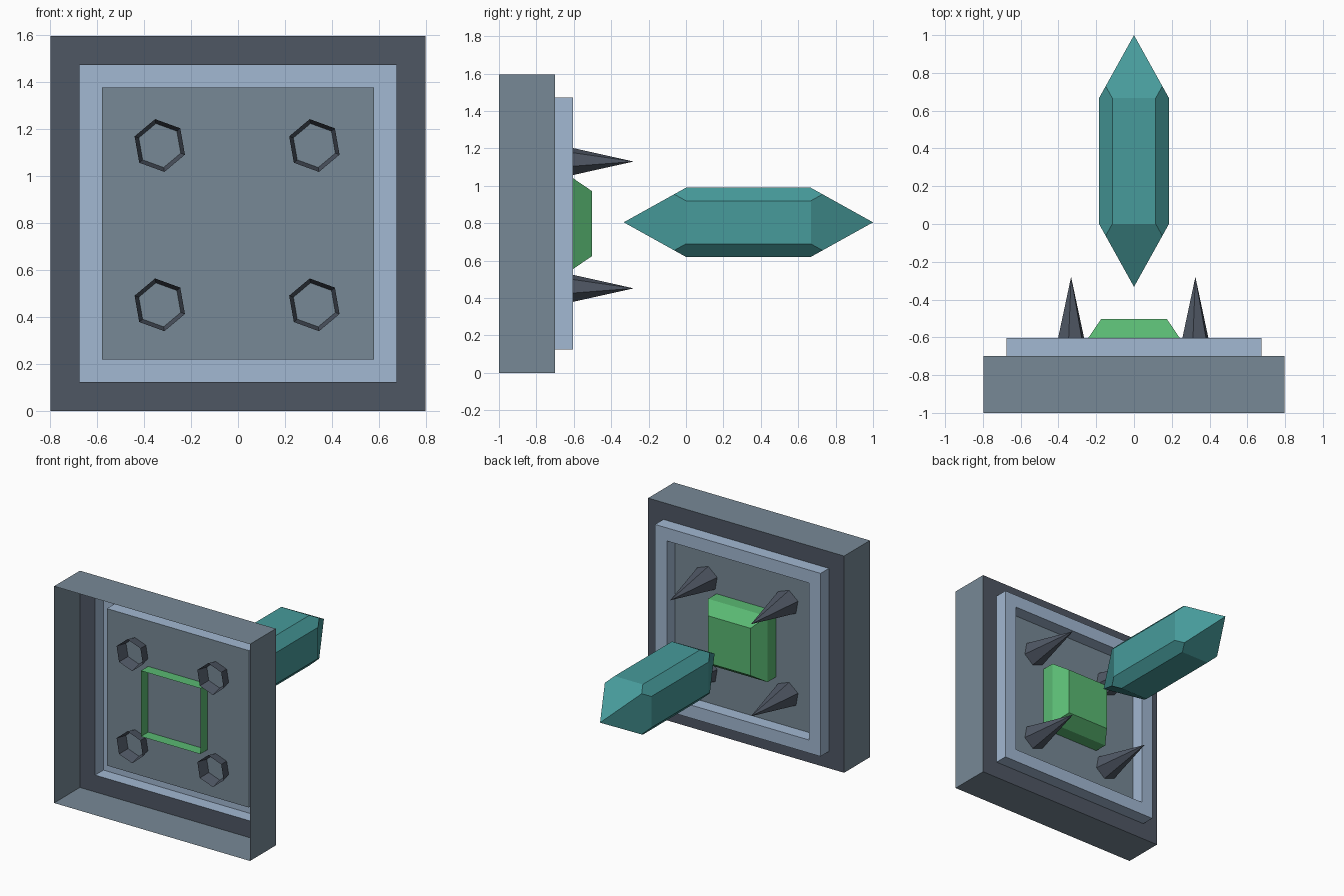
import bpy, bmesh, math
from mathutils import Matrix, Vector

if "Cube" in bpy.data.objects:
    bpy.data.objects.remove(bpy.data.objects["Cube"])


def material(name, rgb):
    m = bpy.data.materials.new(name)
    lin = [((c / 255 + 0.055) / 1.055) ** 2.4 for c in rgb]
    m.diffuse_color = (*lin, 1)
    m.use_nodes = True
    m.node_tree.nodes["Principled BSDF"].inputs["Base Color"].default_value = m.diffuse_color
    return m


GREY = material("slate_grey", (119, 137, 150))
DARK = material("dark_iron", (79, 87, 100))
LIGHT = material("pale_blue", (162, 184, 210))
GREEN = material("green", (90, 185, 115))
TEAL = material("teal", (71, 155, 155))
CZ = 0.798  # height of the plate centre


def finish(name, bm, mats):
    me = bpy.data.meshes.new(name)
    bm.to_mesh(me)
    bm.free()
    for m in mats:
        me.materials.append(m)
    ob = bpy.data.objects.new(name, me)
    bpy.context.collection.objects.link(ob)
    return ob


def square_shell(name, rings, mats, cap=False):
    """Open shell through square rings (half size, y); one material per band."""
    bm = bmesh.new()
    loops = [[bm.verts.new((sx * h, y, CZ + sz * h))
              for sx, sz in ((1, 1), (-1, 1), (-1, -1), (1, -1))] for h, y in rings]
    used = list(dict.fromkeys(mats))
    for k, (a, b) in enumerate(zip(loops, loops[1:])):
        for i in range(4):
            j = (i + 1) % 4
            f = bm.faces.new((a[j], a[i], b[i], b[j]))
            f.material_index = used.index(mats[k])
    if cap:
        f = bm.faces.new(loops[-1][::-1])
        f.material_index = used.index(mats[-1])
    return finish(name, bm, used)


# Casing, open at the front, with a dark border on its rear face
square_shell("casing", [(0.798, -1), (0.798, -0.7), (0.674, -0.7)], [GREY, DARK])

# Raised trim around the panel
square_shell("trim", [(0.674, -0.7), (0.674, -0.603), (0.578, -0.603), (0.578, -0.7)],
             [LIGHT] * 3)

# Recessed panel
bm = bmesh.new()
bm.faces.new([bm.verts.new((sx * 0.578, -0.7, CZ + sz * 0.578))
              for sx, sz in ((1, 1), (1, -1), (-1, -1), (-1, 1))])
finish("panel", bm, [GREY])

# Green button with bevelled rim, passing through the panel, open in front
square_shell("button", [(0.242, -0.784), (0.242, -0.603), (0.174, -0.503)],
             [GREEN] * 2, cap=True)

# Four hexagonal spikes, open at the base
for x in (-0.333, 0.325):
    for z in (0.452, 1.13):
        bm = bmesh.new()
        tip = bm.verts.new((x, -0.28, z))
        base = []
        for i in range(6):
            t = math.radians(40 + 60 * i)
            base.append(bm.verts.new((x + 0.114 * math.cos(t), -0.784, z + 0.114 * math.sin(t))))
        for i in range(6):
            bm.faces.new((base[(i + 1) % 6], base[i], tip))
        finish("spike", bm, [DARK])

# Floating crystal: chamfered square bar with a pyramid at each end
H, C, TIP = 0.185, 0.07, 0.333
K = H - C / 2
bm = bmesh.new()
for y, d in ((0.0, -1), (0.667, 1)):
    bm.verts.new((0, y + d * TIP, 0.805))
    for sx in (-1, 1):
        for sz in (-1, 1):
            for px, pz, py in ((H, H - C, 0), (H - C, H, 0), (K, K, TIP * (1 - K / H))):
                bm.verts.new((sx * px, y + d * py, 0.805 + sz * pz))
bmesh.ops.convex_hull(bm, input=bm.verts[:])
bmesh.ops.dissolve_limit(bm, angle_limit=math.radians(1), verts=bm.verts[:], edges=bm.edges[:])
bmesh.ops.recalc_face_normals(bm, faces=bm.faces[:])
finish("crystal", bm, [TEAL])
